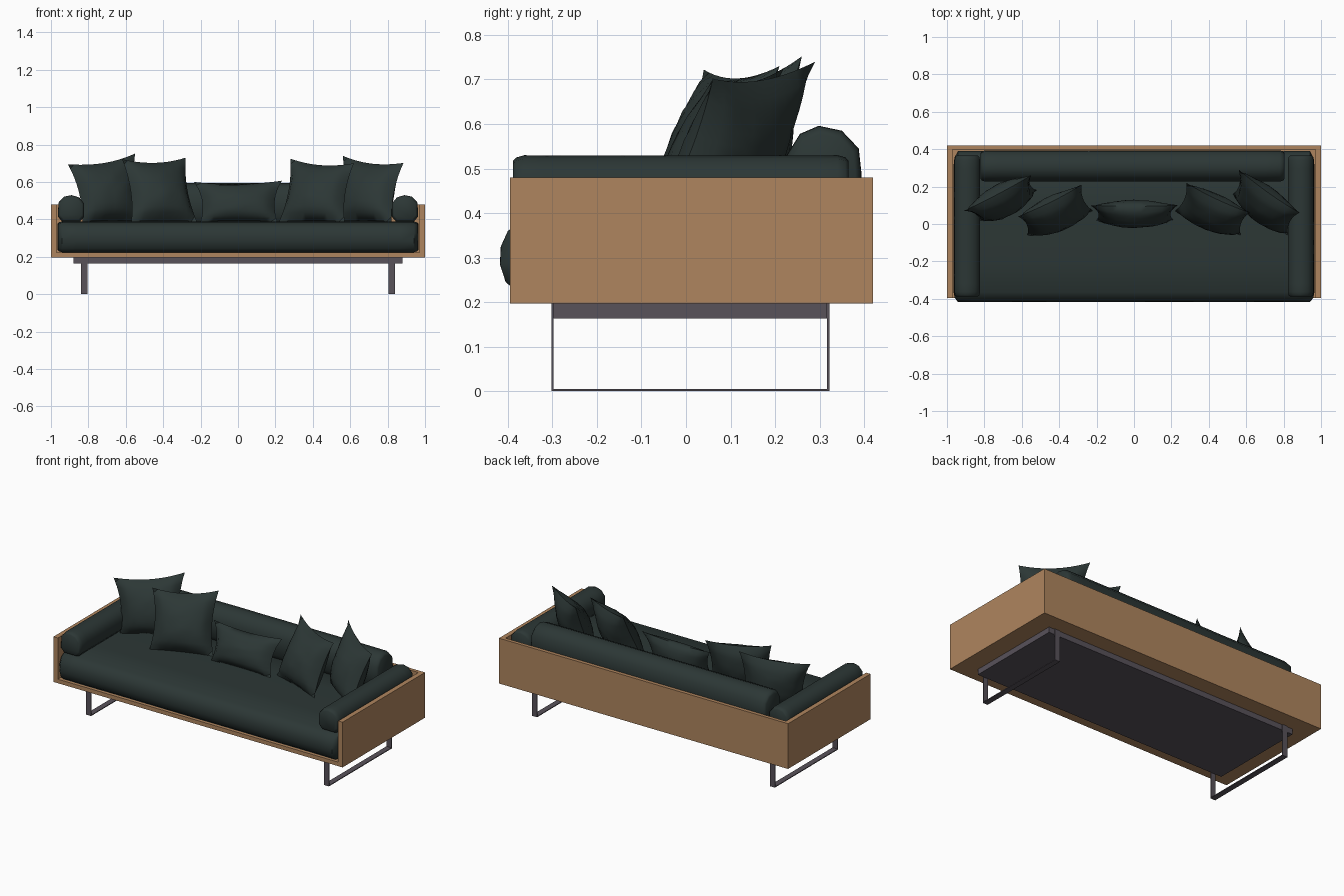
import bpy, bmesh, math, random
from mathutils import Vector

random.seed(4)
old = bpy.data.objects.get("Cube")
if old:
    bpy.data.objects.remove(old)


def material(name, rgb):
    m = bpy.data.materials.new(name)
    m.use_nodes = True
    m.diffuse_color = (*rgb, 1)
    m.node_tree.nodes["Principled BSDF"].inputs["Base Color"].default_value = (*rgb, 1)
    return m


wood = material("oak wood", (0.43, 0.235, 0.112))
fabric = material("dark green fabric", (0.025, 0.038, 0.036))
metal = material("grey metal", (0.098, 0.084, 0.102))


def finish(name, bm, mat, smooth_angle=None):
    bmesh.ops.recalc_face_normals(bm, faces=bm.faces)
    mesh = bpy.data.meshes.new(name)
    bm.to_mesh(mesh)
    bm.free()
    mesh.materials.append(mat)
    obj = bpy.data.objects.new(name, mesh)
    bpy.context.collection.objects.link(obj)
    if smooth_angle:
        bpy.ops.object.select_all(action='DESELECT')
        obj.select_set(True)
        bpy.context.view_layer.objects.active = obj
        bpy.ops.object.shade_smooth_by_angle(angle=math.radians(smooth_angle))
    return obj


def box(name, low, high, mat):
    low, high = Vector(low), Vector(high)
    bm = bmesh.new()
    bmesh.ops.create_cube(bm, size=1)
    for v in bm.verts:
        v.co = (low + high) / 2 + v.co * (high - low)
    return finish(name, bm, mat)


def bolster(name, profile, start, end, along_y=False, steps=16, wobble=0.003):
    """Loft a closed cross-section along x or y, with softened ends."""
    bm = bmesh.new()
    mid = sum((Vector(p) for p in profile), Vector((0, 0))) / len(profile)
    soft = 0.025
    inner = [start + soft + (end - start - 2 * soft) * i / steps for i in range(steps + 1)]
    stations = [(start, 0.82), (start + 0.007, 0.93)] + [(s, 1) for s in inner]
    stations += [(end - 0.007, 0.93), (end, 0.82)]
    rings = []
    for s, scale in stations:
        scale *= 1 - random.uniform(0, wobble) * 3
        pts = [mid + (Vector(p) - mid) * scale for p in profile]
        rings.append([bm.verts.new((p.x, s, p.y) if along_y else (s, p.x, p.y)) for p in pts])
    n = len(profile)
    for a, b in zip(rings, rings[1:]):
        for i in range(n):
            bm.faces.new((a[i], a[(i + 1) % n], b[(i + 1) % n], b[i]))
    bm.faces.new(rings[0])
    bm.faces.new(rings[-1])
    return finish(name, bm, fabric, 50)


def pillow(name, bl, br, tr, tl, puff, n=12):
    """Stuffed square cushion spanned by four pointed corners."""
    bl, br, tr, tl = map(Vector, (bl, br, tr, tl))
    normal = (br - tl).cross(tr - bl).normalized()
    bm = bmesh.new()
    for side in (-1, 1):
        grid = []
        for j in range(n + 1):
            row = []
            for i in range(n + 1):
                u, v = 2 * i / n - 1, 2 * j / n - 1
                # seams curve inwards between the corners
                pu = u * (1 - 0.12 * (1 - v * v))
                pv = v * (1 - (0.14 if v > 0 else 0.03) * (1 - u * u))
                s, t = (pu + 1) / 2, (pv + 1) / 2
                p = bl.lerp(br, s).lerp(tl.lerp(tr, s), t)
                bulge = ((1 - u * u) * (1 - v * v)) ** 0.55 * (1 - 0.2 * v)
                bulge *= random.uniform(0.95, 1.03)
                row.append(bm.verts.new(p + normal * side * puff * bulge))
            grid.append(row)
        for j in range(n):
            for i in range(n):
                bm.faces.new((grid[j][i], grid[j][i + 1], grid[j + 1][i + 1], grid[j + 1][i]))
    bmesh.ops.remove_doubles(bm, verts=bm.verts, dist=0.0005)
    return finish(name, bm, fabric, 60)


# Open-fronted wooden tray
front, back, base, rim = -0.395, 0.42, 0.197, 0.48
box("tray_floor", (-0.97, front, base), (0.97, back - 0.022, 0.222), wood)
box("tray_back", (-0.97, back - 0.022, base), (0.97, back, rim), wood)
for side, x in (("right", -1), ("left", 0.97)):
    box(side + "_tray_side", (x, front, base), (x + 0.03, back, rim), wood)

# Metal base plate and flat-bar sled legs
box("base_plate", (-0.88, -0.297, 0.163), (0.88, 0.317, base), metal)
bar = 0.005
for side, x in (("right", -0.84), ("left", 0.805)):
    x2 = x + 0.035
    box(side + "_front_leg", (x, -0.302, 0), (x2, -0.302 + bar, base), metal)
    box(side + "_back_leg", (x, 0.317, 0), (x2, 0.317 + bar, base), metal)
    box(side + "_floor_runner", (x, -0.302 + bar, 0), (x2, 0.317, bar), metal)

# Seat mattress with a bulging front
seat = [(-0.38, 0.224), (-0.405, 0.245), (-0.418, 0.285), (-0.416, 0.325), (-0.4, 0.36),
        (-0.365, 0.383), (-0.2, 0.389), (0.1, 0.389), (0.36, 0.385), (0.39, 0.35),
        (0.39, 0.25), (0.36, 0.224)]
bolster("seat_cushion", seat, -0.966, 0.966, steps=24, wobble=0.001)

# Arm and back bolsters
arm = [(0.845, 0.388), (0.822, 0.415), (0.822, 0.485), (0.85, 0.518), (0.89, 0.53),
       (0.93, 0.522), (0.96, 0.49), (0.963, 0.415), (0.94, 0.388)]
bolster("left_arm_cushion", arm, -0.388, 0.365, True)
bolster("right_arm_cushion", [(-x, z) for x, z in arm], -0.388, 0.365, True)
rest = [(0.25, 0.388), (0.226, 0.42), (0.226, 0.53), (0.256, 0.578), (0.298, 0.596),
        (0.35, 0.585), (0.388, 0.545), (0.394, 0.49), (0.394, 0.41), (0.37, 0.388)]
bolster("back_cushion", rest, -0.82, 0.805, steps=20)

# Loose pillows: bottom left, bottom right, top right, top left corners
low = 0.388
pillow("middle_pillow", (-0.2, 0.02, low), (0.21, 0.02, low),
       (0.235, 0.1, 0.607), (-0.235, 0.1, 0.6), 0.07)
pillow("right_inner_pillow", (-0.57, -0.06, low), (-0.22, 0.07, low),
       (-0.28, 0.21, 0.73), (-0.62, 0.04, 0.722), 0.085)
pillow("right_outer_pillow", (-0.83, 0.02, low), (-0.52, 0.18, low),
       (-0.55, 0.26, 0.752), (-0.91, 0.07, 0.695), 0.085)
pillow("left_inner_pillow", (0.22, 0.07, low), (0.57, -0.06, low),
       (0.62, 0.06, 0.7), (0.28, 0.22, 0.725), 0.085)
pillow("left_outer_pillow", (0.53, 0.16, low), (0.82, -0.06, low),
       (0.885, 0.06, 0.702), (0.56, 0.29, 0.74), 0.085)
